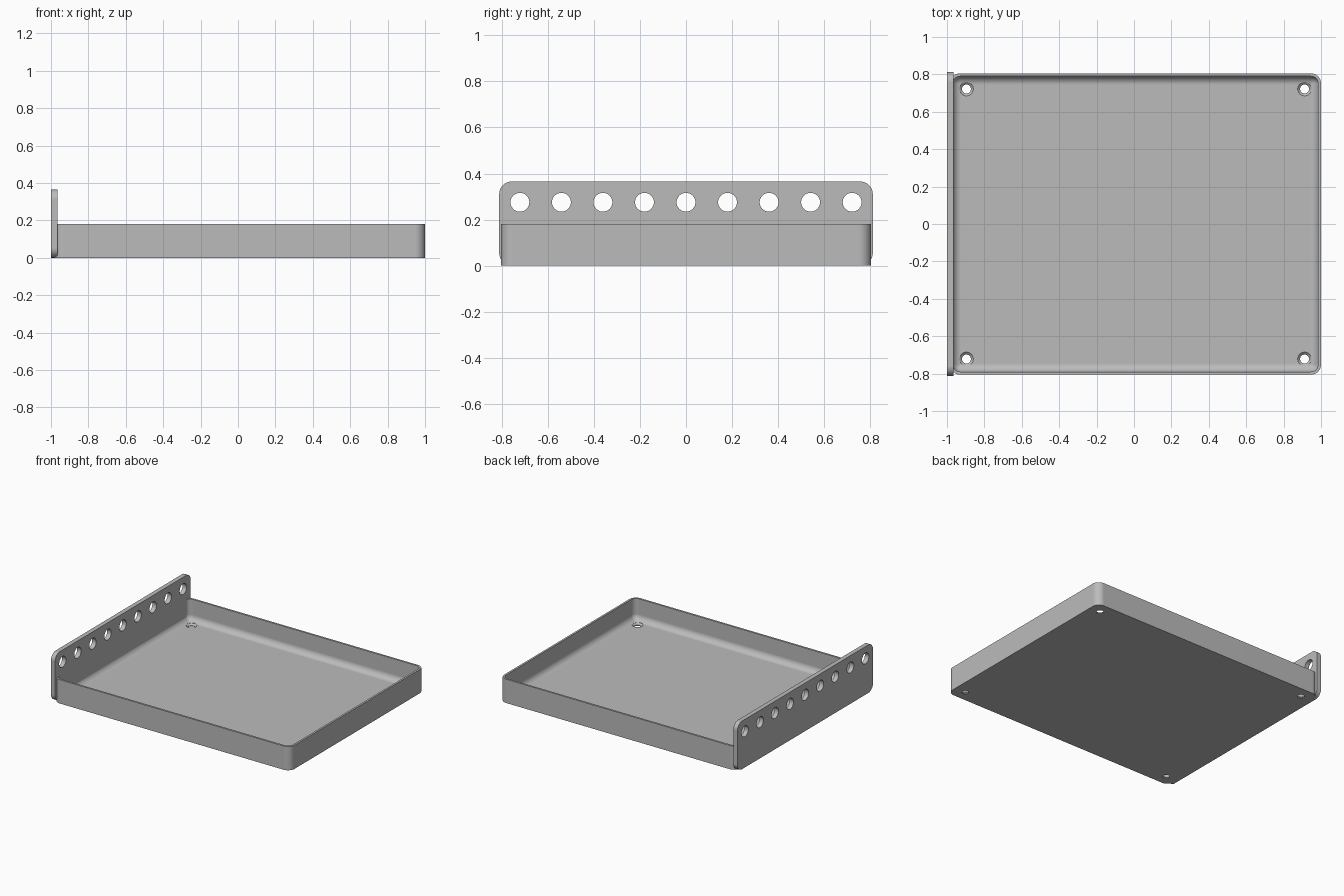
import bpy, bmesh
from math import radians, sin, cos, pi
from mathutils import Matrix, Vector

cube = bpy.data.objects.get("Cube")
if cube:
    bpy.data.objects.remove(cube, do_unlink=True)

grey = bpy.data.materials.new("light grey")
grey.use_nodes = True
colour = (0.5, 0.5, 0.5, 1)
grey.diffuse_color = colour
grey.node_tree.nodes["Principled BSDF"].inputs["Base Color"].default_value = colour


def rounded_rect(hw, hh, r, steps=10):
    """Outline of a rounded rectangle, counter-clockwise."""
    pts = []
    for k, (sx, sy) in enumerate([(1, 1), (-1, 1), (-1, -1), (1, -1)]):
        for i in range(steps + 1):
            a = (k + i / steps) * pi / 2
            pts.append((sx * (hw - r) + r * cos(a), sy * (hh - r) + r * sin(a)))
    return pts


def circle(r, steps=32):
    return [(r * cos(2 * pi * i / steps), r * sin(2 * pi * i / steps)) for i in range(steps)]


def loft(bm, sections, place=Matrix()):
    """Bridge a stack of (outline, height) sections and cap both ends."""
    rings = [[bm.verts.new(place @ Vector((x, y, z))) for x, y in pts] for pts, z in sections]
    n = len(rings[0])
    for lo, hi in zip(rings, rings[1:]):
        for i in range(n):
            j = (i + 1) % n
            bm.faces.new((lo[i], lo[j], hi[j], hi[i]))
    bm.faces.new(rings[0][::-1])
    bm.faces.new(rings[-1])


def make_object(name, bm):
    bmesh.ops.recalc_face_normals(bm, faces=bm.faces)
    mesh = bpy.data.meshes.new(name)
    bm.to_mesh(mesh)
    bm.free()
    mesh.materials.append(grey)
    ob = bpy.data.objects.new(name, mesh)
    bpy.context.collection.objects.link(ob)
    return ob


def drill(ob, cutter):
    """Cut the holes, then shade with crisp edges."""
    cutter.hide_render = True
    mod = ob.modifiers.new("holes", 'BOOLEAN')
    mod.operation = 'DIFFERENCE'
    mod.solver = 'EXACT'
    mod.object = cutter
    bpy.ops.object.select_all(action='DESELECT')
    bpy.context.view_layer.objects.active = ob
    ob.select_set(True)
    bpy.ops.object.modifier_apply(modifier=mod.name)
    bpy.data.objects.remove(cutter, do_unlink=True)
    bpy.ops.object.shade_smooth_by_angle(angle=radians(30))
    weighted = ob.modifiers.new("weighted normals", 'WEIGHTED_NORMAL')
    weighted.keep_sharp = True


# Tray: outer wall, rim, inner wall, then a fillet down to the floor
cx, hw, hh, height = 0.008, 0.992, 0.805, 0.18
corner, wall, floor, fillet = 0.054, 0.015, 0.018, 0.045


def inset(d):
    return rounded_rect(hw - d, hh - d, max(corner - d, 0.004))


sections = [(inset(0), 0), (inset(0), height), (inset(wall), height)]
for i in range(11):
    a = i / 10 * pi / 2
    d = wall + fillet * (1 - cos(a))
    sections.append((inset(d), floor + fillet * (1 - sin(a))))
bm = bmesh.new()
loft(bm, sections, Matrix.Translation((cx, 0, 0)))
tray = make_object("tray", bm)

# Countersunk screw holes in the floor corners
bm = bmesh.new()
for sx in (-1, 1):
    for sy in (-1, 1):
        loft(bm, [(circle(0.024), -0.05), (circle(0.024), floor - 0.012),
                  (circle(0.037), floor), (circle(0.037), floor + 0.03)],
             Matrix.Translation((cx + sx * 0.904, sy * 0.722, 0)))
drill(tray, make_object("screw_hole_cutter", bm))

# Upright plate along the right side, with a row of round holes
upright = Matrix(((0, 0, 1, 0), (1, 0, 0, 0), (0, 1, 0, 0), (0, 0, 0, 1)))
top = 0.365
outline = rounded_rect(0.812, top / 2, 0.054)
bm = bmesh.new()
loft(bm, [(outline, -1), (outline, -0.966)], Matrix.Translation((0, 0, top / 2)) @ upright)
plate = make_object("holed_plate", bm)

bm = bmesh.new()
for i in range(-4, 5):
    loft(bm, [(circle(0.041), -1.1), (circle(0.041), -0.9)],
         Matrix.Translation((0, i * 0.1805, 0.275)) @ upright)
drill(plate, make_object("plate_hole_cutter", bm))
